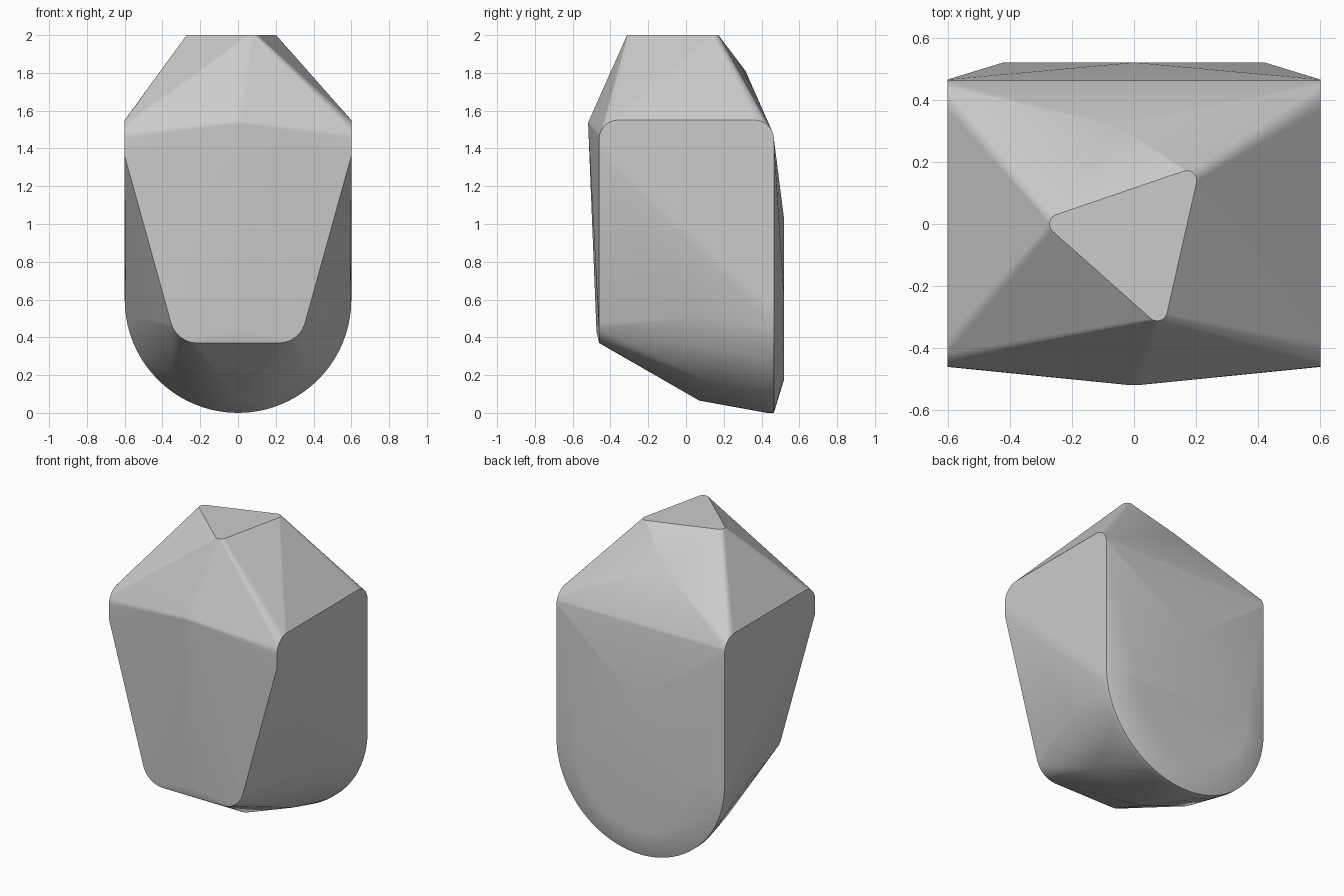
import bpy, bmesh
from math import sin, cos, radians

cube = bpy.data.objects.get("Cube")
if cube:
    bpy.data.objects.remove(cube, do_unlink=True)


def arc(cx, cy, r, start, end, steps):
    """Points along a circular arc, angles in degrees."""
    angles = [radians(start + (end - start) * i / steps) for i in range(steps + 1)]
    return [(cx + r * cos(a), cy + r * sin(a)) for a in angles]


points = []

# Rounded back rim and its smaller raised panel
for y, r in ((0.43, 0.6), (0.465, 0.6), (0.52, 0.42)):
    points += [(x, y, z) for x, z in arc(0, 0.6, r, 180, 360, 40)]
points.append((0, 0.52, 1.02))

# Underside facets
points += [(x, 0.07, z) for x, z in arc(0, 0.6, 0.535, -170, -10, 4)]

for side in (-1, 1):
    # Flat flanks with rounded upper corners
    for y, z in arc(0.365, 1.45, 0.1, 0, 90, 8) + arc(-0.36, 1.45, 0.1, 90, 180, 8):
        points.append((side * 0.6, y, z))
    # Tapered front with rounded lower corners
    points.append((side * 0.6, -0.46, 1.36))
    points += [(side * x, -0.46, z) for x, z in arc(0.215, 0.515, 0.145, -90, -17, 6)]
    # Front ridge and brow
    points.append((side * 0.015, -0.474, 0.43))
    points += [(side * 0.02, y, z) for y, z in arc(-0.48, 1.53, 0.038, 120, 180, 4)]

# Triangular flat top with softened corners
for cx, cy in ((-0.24, 0), (0.17, 0.14), (0.075, -0.28)):
    points += [(x, y, 2) for x, y in arc(cx, cy, 0.032, 0, 345, 23)]

# Upper back facet
points.append((-0.05, 0.315, 1.81))

bm = bmesh.new()
for p in points:
    bm.verts.new(p)
hull = bmesh.ops.convex_hull(bm, input=bm.verts)
inner = {g for g in hull["geom_interior"] + hull["geom_unused"]
         if isinstance(g, bmesh.types.BMVert)}
bmesh.ops.delete(bm, geom=list(inner), context="VERTS")
bmesh.ops.dissolve_limit(bm, angle_limit=radians(0.5), verts=bm.verts, edges=bm.edges)
bmesh.ops.recalc_face_normals(bm, faces=bm.faces)
mesh = bpy.data.meshes.new("faceted_block")
bm.to_mesh(mesh)
bm.free()

block = bpy.data.objects.new("faceted_block", mesh)
bpy.context.collection.objects.link(block)

# Plain grey finish
grey = bpy.data.materials.new("light_grey")
grey.use_nodes = True
colour = (0.6, 0.6, 0.6, 1)
grey.diffuse_color = colour
grey.node_tree.nodes["Principled BSDF"].inputs["Base Color"].default_value = colour
mesh.materials.append(grey)

# Soft creases, crisp flank edges
bpy.context.view_layer.objects.active = block
block.select_set(True)
bpy.ops.object.shade_smooth_by_angle(angle=radians(30))
weighted = block.modifiers.new("even_shading", "WEIGHTED_NORMAL")
weighted.keep_sharp = True
